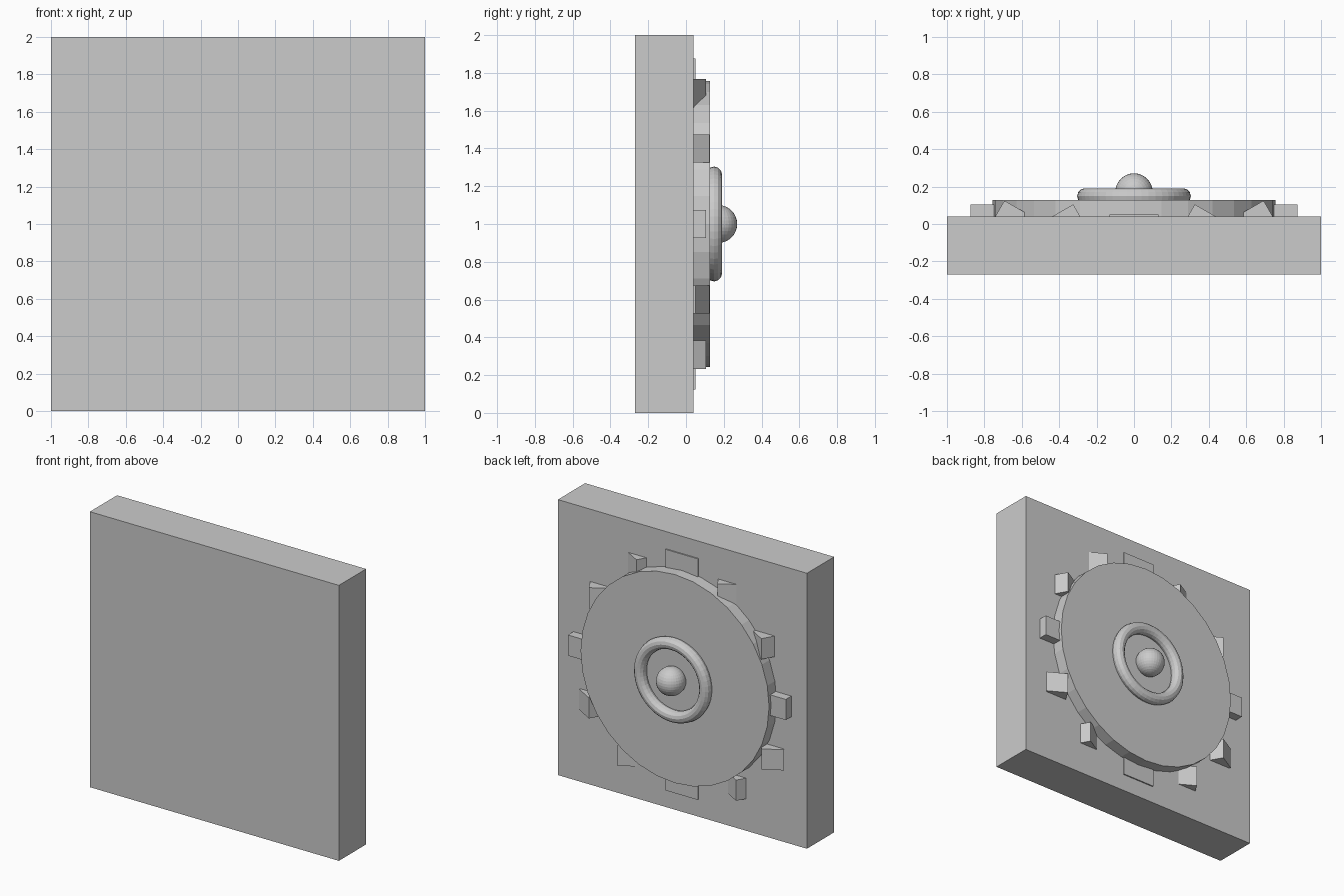
import bpy
from math import cos, sin, pi

default = bpy.data.objects.get("Cube")
if default:
    bpy.data.objects.remove(default, do_unlink=True)

# Single stone grey
grey = bpy.data.materials.new("stone_grey")
grey.use_nodes = True
colour = (0.6, 0.6, 0.6, 1)
grey.diffuse_color = colour
grey.node_tree.nodes["Principled BSDF"].inputs["Base Color"].default_value = colour

MID = 1.0  # height of the wheel centre


def finish(name):
    obj = bpy.context.object
    obj.name = name
    obj.data.materials.clear()
    obj.data.materials.append(grey)
    return obj


def box(name, location, size, turn=0.0):
    bpy.ops.mesh.primitive_cube_add(size=1, location=location, rotation=(0, 0, turn))
    bpy.context.object.scale = size
    return finish(name)


# Square backing slab
box("slab", (0, -0.115, MID), (2, 0.312, 2))

# Raised round plate
bpy.ops.mesh.primitive_cylinder_add(vertices=32, radius=0.757, depth=0.128,
                                    location=(0, 0.064, MID), rotation=(pi / 2, 0, 0))
finish("disc")

# Ring of blocks, each twisted about its own upright axis
for i in range(12):
    a = i * pi / 6
    box(f"tooth_{i + 1}", (0.8 * cos(a), -0.025, MID + 0.8 * sin(a)),
        (0.15, 0.26, 0.15), a)

# Centre ring and knob
bpy.ops.mesh.primitive_torus_add(major_radius=0.262, minor_radius=0.042,
                                 major_segments=48, minor_segments=12,
                                 location=(0, 0.149, MID), rotation=(pi / 2, 0, 0))
finish("ring")
bpy.ops.mesh.primitive_uv_sphere_add(segments=32, ring_count=16, radius=0.1,
                                     location=(0, 0.171, MID))
finish("knob")
